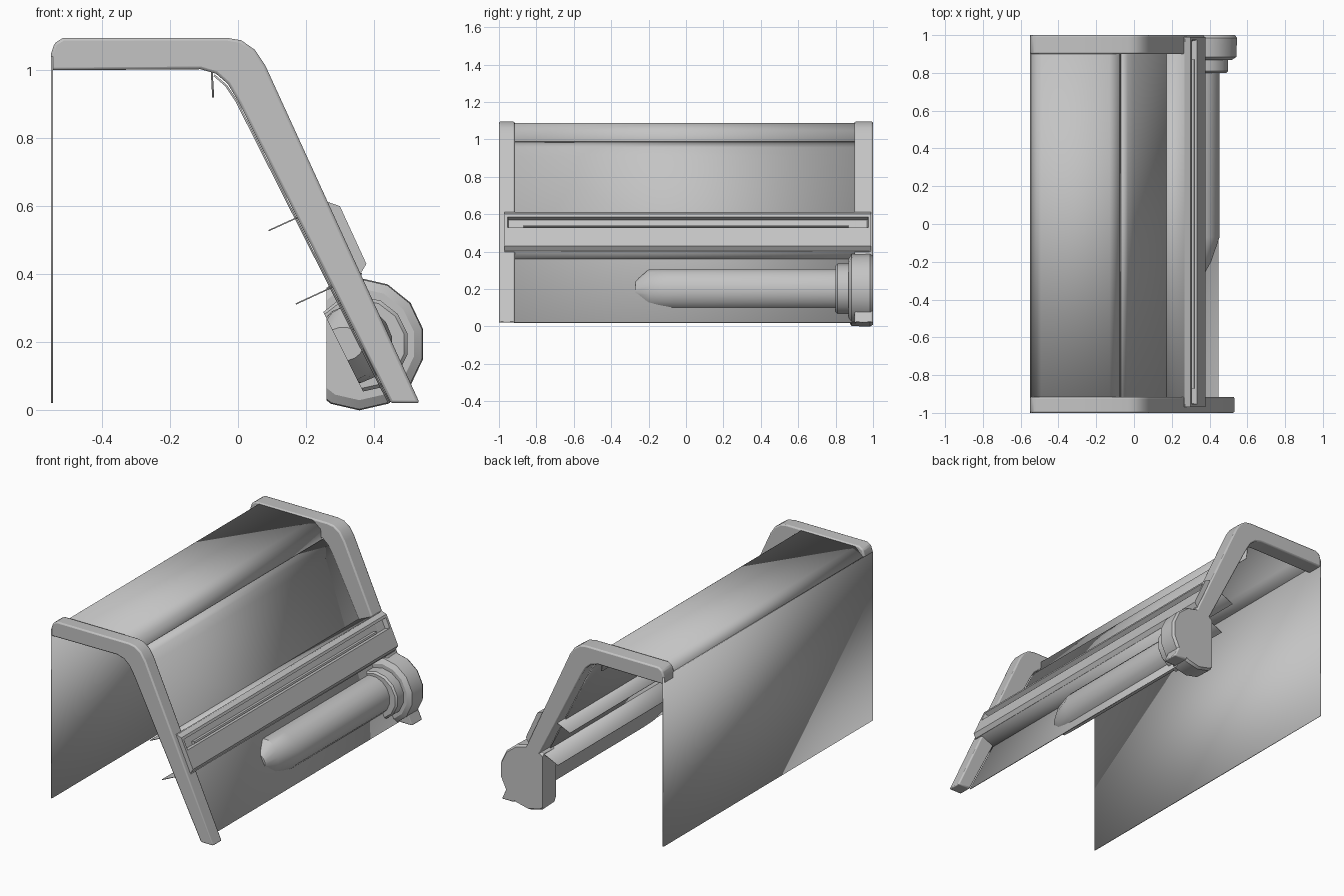
import bpy, bmesh, math
from mathutils import Vector

cube = bpy.data.objects.get("Cube")
if cube:
    bpy.data.objects.remove(cube, do_unlink=True)

GREY = (0.55, 0.55, 0.55, 1)
grey = bpy.data.materials.new("plain_grey")
grey.use_nodes = True
grey.diffuse_color = GREY
grey.node_tree.nodes["Principled BSDF"].inputs["Base Color"].default_value = GREY


def finish(bm, name, bevel=0, thickness=0, closed=True):
    if closed:
        bmesh.ops.recalc_face_normals(bm, faces=bm.faces)
    mesh = bpy.data.meshes.new(name)
    bm.to_mesh(mesh)
    bm.free()
    mesh.materials.append(grey)
    obj = bpy.data.objects.new(name, mesh)
    bpy.context.collection.objects.link(obj)
    if thickness:
        mod = obj.modifiers.new("thickness", "SOLIDIFY")
        mod.thickness, mod.offset = thickness, 0
    if bevel:
        mod = obj.modifiers.new("bevel", "BEVEL")
        mod.width, mod.segments = bevel, 2
        mod.limit_method, mod.angle_limit = "ANGLE", math.radians(40)
    bpy.ops.object.select_all(action="DESELECT")
    obj.select_set(True)
    bpy.context.view_layer.objects.active = obj
    bpy.ops.object.shade_smooth_by_angle(angle=math.radians(32))
    return obj


def prism_mesh(profile, y0, y1):
    """Extrude an x-z outline along y."""
    bm = bmesh.new()
    face = bm.faces.new([bm.verts.new((x, y0, z)) for x, z in profile])
    ext = bmesh.ops.extrude_face_region(bm, geom=[face])
    moved = [g for g in ext["geom"] if isinstance(g, bmesh.types.BMVert)]
    bmesh.ops.translate(bm, verts=moved, vec=(0, y1 - y0, 0))
    bmesh.ops.recalc_face_normals(bm, faces=bm.faces)
    return bm


def ribbon(name, path, y0, y1, thickness=0.006):
    """Thin sheet that follows an x-z path and runs along y."""
    bm = bmesh.new()
    rows = [[bm.verts.new((x, y, z)) for y in (y0, y1)] for x, z in path]
    for a, b in zip(rows, rows[1:]):
        bm.faces.new((a[0], a[1], b[1], b[0]))
    return finish(bm, name, thickness=thickness)


# End frames: bent bands over the top and down the slope
outer = [(-0.55, 1.0), (-0.55, 1.05), (-0.54, 1.08), (-0.515, 1.095), (-0.03, 1.095),
         (0.01, 1.088), (0.05, 1.06), (0.08, 1.015), (0.535, 0.02)]
inner = [(0.45, 0.02), (0.0, 0.91), (-0.03, 0.96), (-0.065, 0.99), (-0.11, 1.003)]
for name, y0, y1 in (("front_frame", -1, -0.915), ("back_frame", 0.9, 1)):
    finish(prism_mesh(outer + inner, y0, y1), name, bevel=0.008)

# Thin sheets: side wall, top cover with turned-down lip, sloped panel
ribbon("side_wall", [(-0.547, 0.02), (-0.547, 1.04)], -1, 1)
ribbon("top_cover", [(-0.547, 1.03), (-0.49, 1.085), (-0.13, 1.085), (-0.08, 1.045),
                     (-0.073, 0.92)], -0.92, 0.91)
ribbon("sloped_panel", [(-0.07, 0.985), (-0.035, 0.955), (-0.005, 0.91), (0.445, 0.02)],
       -0.92, 0.91)

# Rail across the slope, with a pocket that has pointed ends
bm = prism_mesh([(0.265, 0.612), (0.3, 0.6), (0.378, 0.43), (0.36, 0.4), (0.25, 0.58)],
                -0.97, 0.99)
slope_normal = Vector((0.91, 0, 0.42))
front = max(bm.faces, key=lambda f: f.normal.dot(slope_normal))
ends = [e for e in front.edges if abs((e.verts[0].co - e.verts[1].co).y) < 0.01]
bmesh.ops.subdivide_edges(bm, edges=ends, cuts=1)
front = max(bm.faces, key=lambda f: f.normal.dot(slope_normal))
bmesh.ops.inset_region(bm, faces=[front], thickness=0.022)
mid_z = front.calc_center_median().z
for v in front.verts:
    if abs(v.co.z - mid_z) > 0.03:
        v.co.y -= math.copysign(0.06, v.co.y)
bmesh.ops.inset_region(bm, faces=[front], thickness=0.008, depth=-0.028)
finish(bm, "slope_rail")

# Ridges along the rail pocket
along = Vector((0.417, 0, -0.909))
middle = Vector((0.339, 0, 0.515))
for i, offset in enumerate((-0.03, 0.0, 0.03)):
    centre = middle + along * offset
    outline = []
    for a, n in ((-0.011, -0.035), (-0.005, -0.008), (0.005, -0.008), (0.011, -0.035)):
        p = centre + along * a + slope_normal * n
        outline.append((p.x, p.z))
    reach = 0.9 - abs(offset)
    finish(prism_mesh(outline, -reach, reach), f"rail_ridge_{i + 1}")

# Flanges that carry the rail through the slope to the inside
ribbon("upper_flange", [(0.27, 0.61), (0.09, 0.528)], -0.97, 0.98, 0.004)
ribbon("lower_flange", [(0.365, 0.402), (0.17, 0.312)], -0.97, 0.98, 0.004)


def turned(name, sections, sides, plane_point, plane_normal):
    """Loft ellipses along y, then slice off the inner side."""
    bm = bmesh.new()
    loops = []
    for y, cx, rx, rz in sections:
        loops.append([bm.verts.new((cx + rx * math.cos(t), y, 0.194 + rz * math.sin(t)))
                      for t in (math.tau * (k + 0.5) / sides for k in range(sides))])
    for a, b in zip(loops, loops[1:]):
        for k in range(sides):
            j = (k + 1) % sides
            bm.faces.new((a[k], a[j], b[j], b[k]))
    bm.faces.new(loops[0])
    bm.faces.new(loops[-1])
    cut = bmesh.ops.bisect_plane(bm, geom=bm.verts[:] + bm.edges[:] + bm.faces[:],
                                 plane_co=plane_point, plane_no=plane_normal,
                                 clear_inner=True)
    rim = [g for g in cut["geom_cut"] if isinstance(g, bmesh.types.BMEdge)]
    bmesh.ops.contextual_create(bm, geom=rim)
    return finish(bm, name)


# Tube with a tapered tip, a collar and a large end cap
inside = (0.255, 0, 0.28)
tilt = (0.894, 0, 0.447)
turned("tube", [(-0.27, 0.31, 0.06, 0.05), (-0.2, 0.325, 0.085, 0.112),
                (-0.07, 0.34, 0.115, 0.116), (0.82, 0.34, 0.115, 0.116)], 16, inside, tilt)
turned("collar", [(0.8, 0.355, 0.137, 0.132), (0.81, 0.357, 0.145, 0.142),
                  (0.88, 0.357, 0.145, 0.142)], 14, inside, tilt)
turned("end_cap", [(0.868, 0.357, 0.165, 0.165), (0.885, 0.357, 0.19, 0.192),
                   (0.985, 0.357, 0.193, 0.195), (1.0, 0.357, 0.183, 0.185)], 14,
       (0.26, 0, 0.2), (1, 0, 0))
